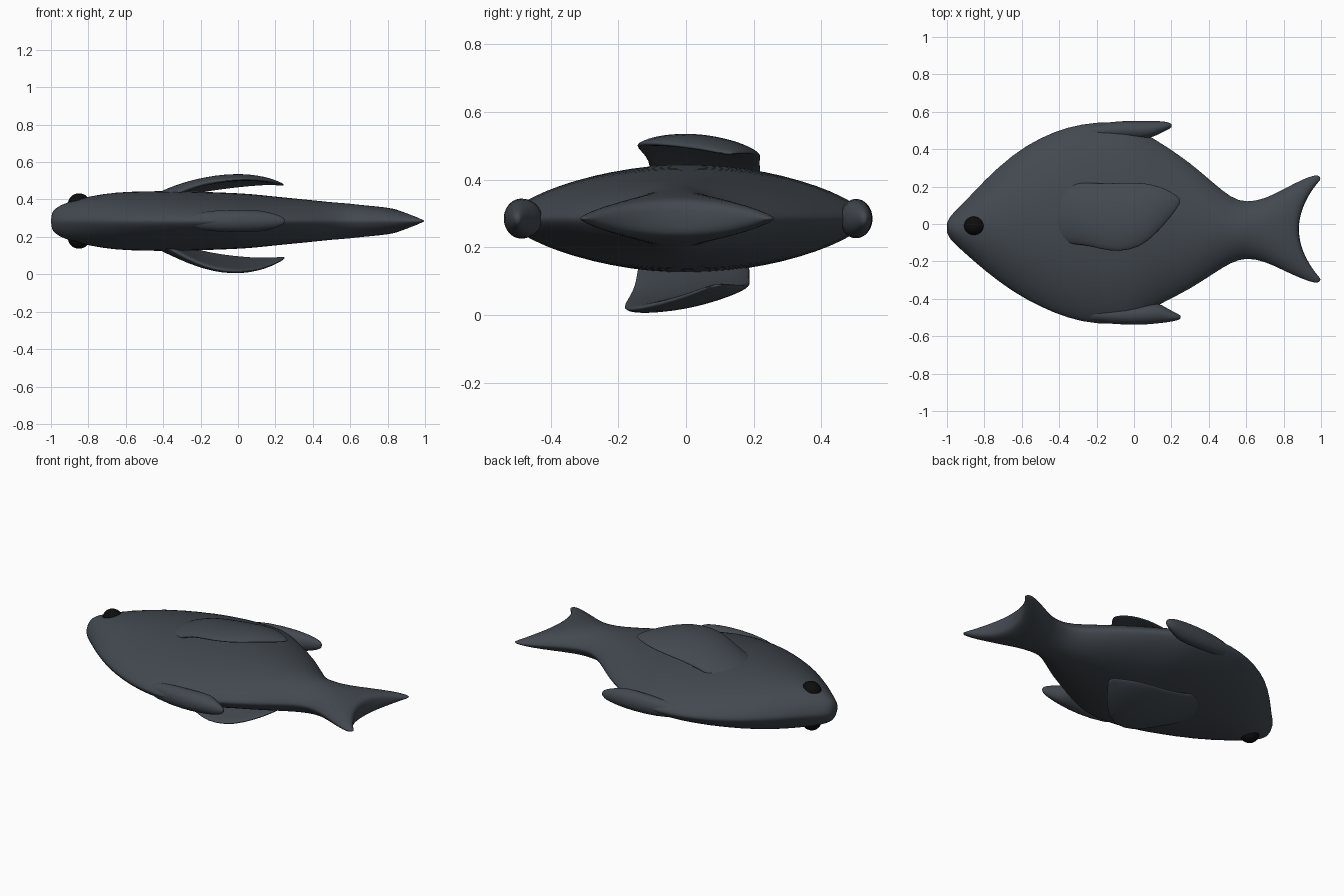
import bpy, bmesh, math
from mathutils import Vector

N = 28      # points around each rib
ZC = 0.285  # mid-plane of the flattened fish


def material(name, rgb):
    m = bpy.data.materials.new(name)
    m.diffuse_color = (*rgb, 1)
    return m


SKIN = material("slate_skin", (0.055, 0.066, 0.08))
BLACK = material("eye_black", (0.004, 0.004, 0.004))


def loft(name, ribs, power):
    """Skin curved lens-shaped ribs, each (end a, middle, end b, half thickness)."""
    bm = bmesh.new()
    rings = []
    for a, m, b, t in ribs:
        a, m, b = Vector(a), Vector(m), Vector(b)
        ring = []
        for k in range(N):
            th = 2 * math.pi * k / N
            s, h = math.cos(th), math.sin(th)
            p = m * (1 - s * s) + a * (s * s + s) / 2 + b * (s * s - s) / 2
            p.z += t * math.copysign(abs(h) ** power, h)
            ring.append(bm.verts.new(p))
        rings.append(ring)
    for r, q in zip(rings, rings[1:]):
        for k in range(N):
            j = (k + 1) % N
            bm.faces.new((r[k], r[j], q[j], q[k]))
    # strip caps join the two sides of the end ribs
    for r in (rings[0], rings[-1]):
        for k in range(N // 2):
            f = [r[k], r[k + 1], r[(N - k - 1) % N], r[(N - k) % N]]
            bm.faces.new(list(dict.fromkeys(f)))
    bmesh.ops.recalc_face_normals(bm, faces=bm.faces)
    me = bpy.data.meshes.new(name)
    bm.to_mesh(me)
    bm.free()
    me.shade_smooth()
    me.materials.append(SKIN)
    ob = bpy.data.objects.new(name, me)
    bpy.context.collection.objects.link(ob)
    sub = ob.modifiers.new("smooth", 'SUBSURF')
    sub.levels = sub.render_levels = 1
    return ob


# Body and forked tail: edge x, middle x, upper y, lower y, half thickness
body = [
    (-1.0, -1.0, .005, -.045, .035), (-.985, -.985, .04, -.08, .062),
    (-.95, -.95, .075, -.115, .085), (-.9, -.9, .125, -.16, .105),
    (-.8, -.8, .235, -.25, .133), (-.65, -.65, .375, -.365, .157),
    (-.5, -.5, .467, -.447, .16), (-.35, -.35, .525, -.51, .163),
    (-.2, -.2, .55, -.54, .158), (-.03, -.03, .55, -.54, .152),
    (.07, .07, .48, -.47, .146), (.17, .17, .42, -.415, .135),
    (.3, .3, .33, -.35, .122), (.42, .42, .225, -.27, .11),
    (.52, .51, .14, -.205, .1), (.6, .58, .115, -.18, .096),
    (.7, .66, .135, -.2, .086), (.8, .73, .187, -.25, .08),
    (.9, .80, .24, -.295, .072), (.965, .85, .264, -.318, .062),
    (.995, .873, .262, -.315, .05), (1.0, .88, .24, -.295, .03),
]
loft("fish_body",
     [((x, u, ZC), (xm, (u + l) / 2, ZC), (x, l, ZC), t) for x, xm, u, l, t in body], 1.4)

# Swept-back tips of the dorsal and belly fins: x, centre y, half width, half thickness
dorsal = [(-.3, .48, .03, .04), (-.15, .502, .045, .055), (0, .503, .05, .06),
          (.08, .503, .048, .056), (.13, .515, .036, .045), (.17, .523, .024, .034),
          (.195, .526, .014, .02), (.202, .526, .006, .01)]
belly = [(-.3, -.475, .03, .04), (-.1, -.49, .05, .06), (.05, -.485, .055, .06),
         (.13, -.475, .056, .056), (.17, -.487, .04, .045), (.21, -.494, .026, .035),
         (.24, -.498, .015, .02), (.25, -.498, .006, .01)]
for name, rows in (("dorsal_fin", dorsal), ("belly_fin", belly)):
    loft(name, [((x, y + w, ZC), (x, y, ZC), (x, y - w, ZC), t) for x, y, w, t in rows], 1.0)

# Side fins: x, y of both edges, z at edge, middle, edge, half thickness
upper = [
    (-.46, .17, -.1, .37, .395, .38, .03), (-.36, .215, -.108, .40, .435, .42, .032),
    (-.27, .222, -.11, .43, .467, .46, .03), (-.18, .218, -.135, .447, .49, .488, .026),
    (-.08, .22, -.152, .46, .508, .503, .024), (.03, .222, -.125, .472, .515, .508, .02),
    (.1, .212, -.07, .478, .51, .506, .018), (.17, .188, .005, .482, .5, .498, .014),
    (.22, .158, .07, .48, .485, .488, .01), (.245, .135, .11, .477, .478, .479, .005),
]
lower = [
    (-.46, .15, -.13, .2, .175, .19, .03), (-.36, .18, -.145, .17, .135, .135, .032),
    (-.27, .19, -.15, .14, .095, .085, .03), (-.18, .188, -.172, .118, .065, .045, .026),
    (-.08, .19, -.19, .1, .045, .018, .024), (.03, .19, -.165, .09, .04, .015, .02),
    (.1, .182, -.11, .085, .048, .025, .018), (.17, .158, -.035, .085, .062, .045, .014),
    (.22, .125, .03, .088, .078, .068, .01), (.25, .105, .075, .09, .088, .086, .005),
]
for name, rows in (("upper_side_fin", upper), ("lower_side_fin", lower)):
    loft(name, [((x, u, zu), (x, (u + l) / 2, zm), (x, l, zl), t)
                for x, u, l, zu, zm, zl, t in rows], 0.9)

# Eyes, one on each flat side
for name, side in (("upper_eye", 1), ("lower_eye", -1)):
    bpy.ops.mesh.primitive_uv_sphere_add(segments=24, ring_count=16, radius=1,
                                         location=(-.85, -.01, ZC + side * .09))
    eye = bpy.context.object
    eye.name = name
    eye.scale = (.06, .053, .058)
    eye.data.materials.append(BLACK)
    eye.data.shade_smooth()
